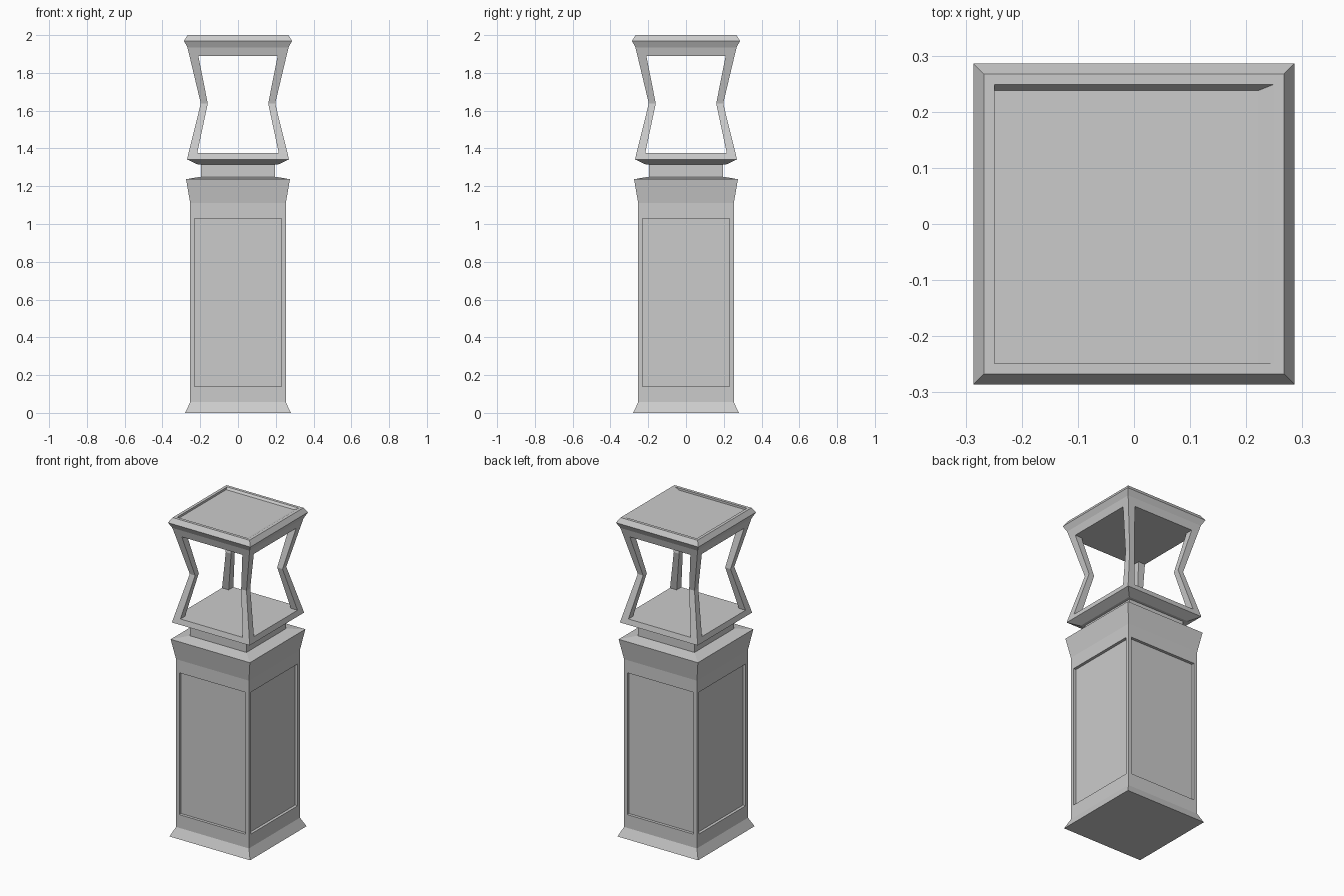
import bpy, bmesh

if "Cube" in bpy.data.objects:
    bpy.data.objects.remove(bpy.data.objects["Cube"])


def loft(rings):
    """Closed solid through rectangles given as (x0, y0, x1, y1, z)."""
    bm = bmesh.new()
    loops = [[bm.verts.new(p) for p in ((a, b, z), (c, b, z), (c, d, z), (a, d, z))]
             for a, b, c, d, z in rings]
    for lo, hi in zip(loops, loops[1:]):
        for i in range(4):
            j = (i + 1) % 4
            bm.faces.new((lo[i], lo[j], hi[j], hi[i]))
    bm.faces.new(loops[0][::-1])
    bm.faces.new(loops[-1])
    bmesh.ops.recalc_face_normals(bm, faces=bm.faces)
    bm.normal_update()
    return bm


def squares(profile):
    return loft([(-h, -h, h, h, z) for h, z in profile])


def finish(bm, name):
    me = bpy.data.meshes.new(name)
    bm.to_mesh(me)
    bm.free()
    ob = bpy.data.objects.new(name, me)
    bpy.context.collection.objects.link(ob)
    return ob


def recess(bm, faces, depth):
    bmesh.ops.inset_individual(bm, faces=faces, thickness=0, depth=-depth)


# Pedestal with a flared foot and head, and a sunken panel on each side
bm = squares([(0.28, 0), (0.253, 0.057), (0.253, 1.11), (0.275, 1.237), (0.2, 1.25)])
panels = [f for f in bm.faces
          if abs(f.normal.z) < 0.01 and 0.5 < f.calc_center_median().z < 0.7]
bmesh.ops.inset_individual(bm, faces=panels, thickness=0.032)
for f in panels:
    mid = f.calc_center_median().z
    for v in f.verts:
        v.co.z = 1.03 if v.co.z > mid else 0.14
recess(bm, panels, 0.018)
finish(bm, "pedestal")

# Neck between pedestal and lantern
finish(squares([(0.196, 1.245), (0.196, 1.32)]), "neck")

# Lantern floor
finish(squares([(0.215, 1.316), (0.27, 1.342), (0.262, 1.375)]), "lantern_floor")

# Four corner posts pinched at the waist
POST = [(0.262, 0.216, 1.375), (0.197, 0.16, 1.638), (0.257, 0.21, 1.89)]
for side, sx in (("left", -1), ("right", 1)):
    for end, sy in (("front", -1), ("back", 1)):
        finish(loft([(sx * o, sy * o, sx * i, sy * i, z) for o, i, z in POST]),
               f"post_{end}_{side}")

# Lantern roof with a shallow tray in the top
bm = squares([(0.257, 1.89), (0.268, 1.935), (0.286, 1.97), (0.267, 2.0)])
top = [max(bm.faces, key=lambda f: f.calc_center_median().z)]
bmesh.ops.inset_individual(bm, faces=top, thickness=0.026)
recess(bm, top, 0.013)
for v in top[0].verts:
    v.co.x = min(v.co.x, 0.222)
    v.co.y = min(v.co.y, 0.238)
finish(bm, "lantern_roof")
